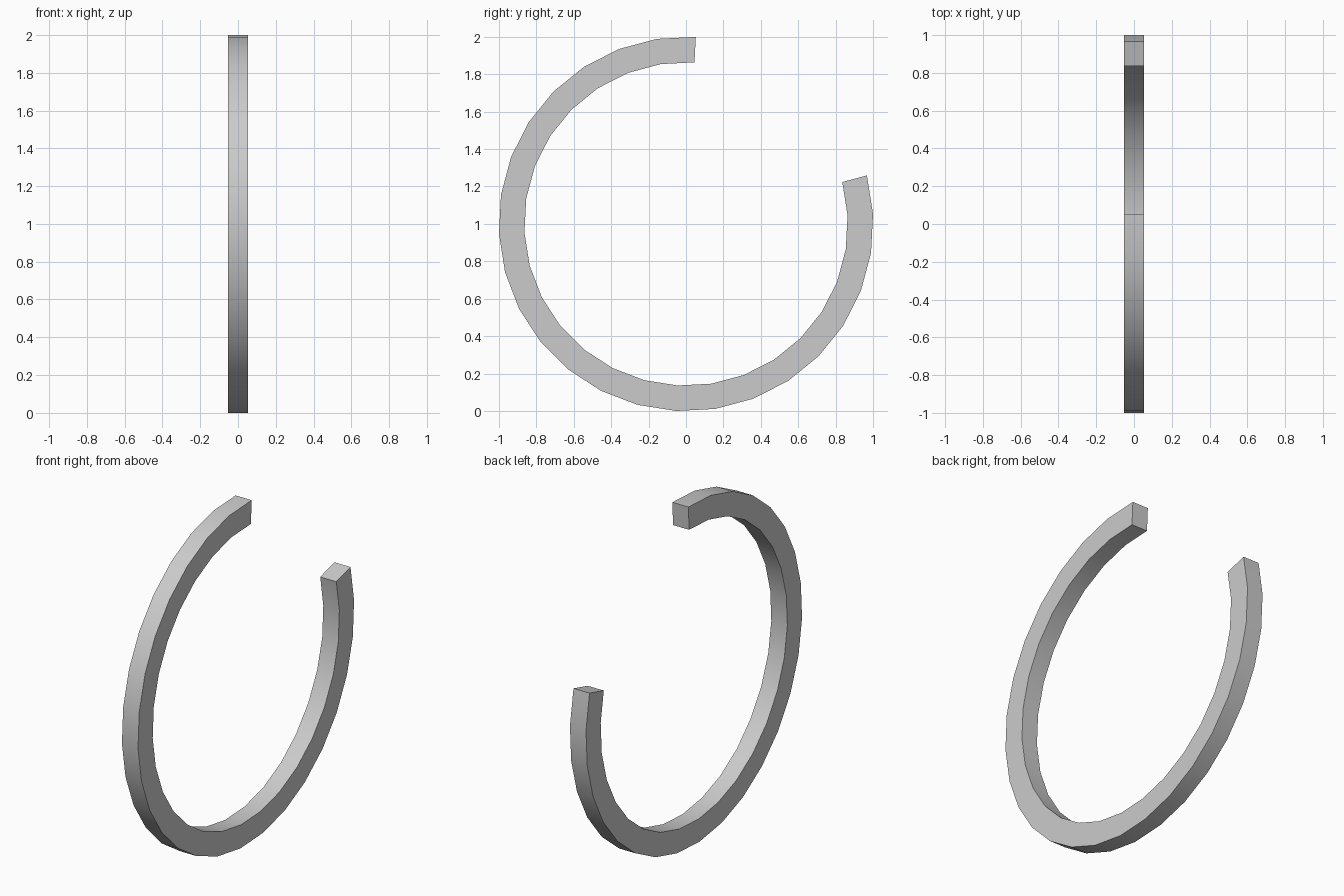
import bpy, bmesh
from math import cos, sin, radians

if "Cube" in bpy.data.objects:
    bpy.data.objects.remove(bpy.data.objects["Cube"])

R_OUT, R_IN, HALF_W = 1.0014, 0.865, 0.052
START, STEP, COUNT = 87, 12, 24

bm = bmesh.new()

# Rectangular cross-section, swept around the open ring
def section(deg):
    a = radians(deg)
    return [bm.verts.new((x, r * cos(a), 1 + r * sin(a)))
            for x, r in ((-HALF_W, R_OUT), (HALF_W, R_OUT), (HALF_W, R_IN), (-HALF_W, R_IN))]

rings = [section(START + STEP * i) for i in range(COUNT + 1)]
for a, b in zip(rings, rings[1:]):
    for j in range(4):
        k = (j + 1) % 4
        bm.faces.new((a[j], a[k], b[k], b[j]))

# End caps
bm.faces.new(rings[0])
bm.faces.new(rings[-1])
bmesh.ops.recalc_face_normals(bm, faces=bm.faces)

mesh = bpy.data.meshes.new("open_ring")
bm.to_mesh(mesh)
bm.free()
ring = bpy.data.objects.new("open_ring", mesh)
bpy.context.collection.objects.link(ring)

# Smooth curved bands, sharp corners
bpy.context.view_layer.objects.active = ring
ring.select_set(True)
bpy.ops.object.shade_smooth_by_angle(angle=radians(30))
